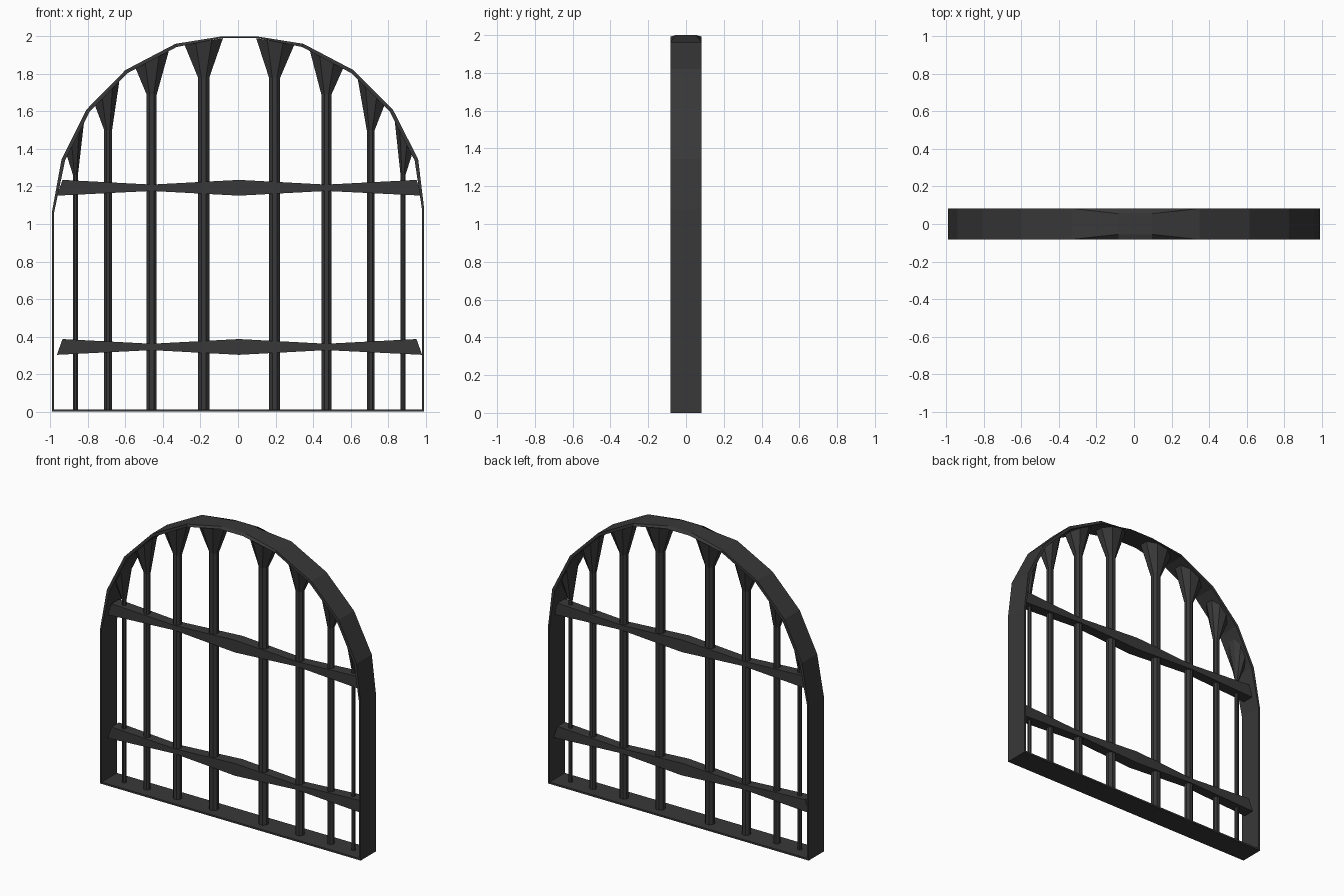
import bpy, math

if "Cube" in bpy.data.objects:
    bpy.data.objects.remove(bpy.data.objects["Cube"])


def make(name, verts, faces):
    me = bpy.data.meshes.new(name)
    me.from_pydata(verts, [], faces)
    me.update()
    ob = bpy.data.objects.new(name, me)
    bpy.context.collection.objects.link(ob)
    return ob


def loft(name, rings, closed=False):
    """Skin equal-sized rings; cap the ends unless the loft is a closed loop."""
    n, m = len(rings[0]), len(rings)
    verts = [v for r in rings for v in r]
    faces = []
    for i in range(m if closed else m - 1):
        j = (i + 1) % m
        for k in range(n):
            q = (k + 1) % n
            faces.append((i * n + k, i * n + q, j * n + q, j * n + k))
    if not closed:
        faces.append(tuple(range(n))[::-1])
        faces.append(tuple(range((m - 1) * n, m * n)))
    ob = make(name, verts, faces)
    import bmesh
    bm = bmesh.new()
    bm.from_mesh(ob.data)
    bmesh.ops.recalc_face_normals(bm, faces=bm.faces)
    bm.to_mesh(ob.data)
    bm.free()
    mat = bpy.data.materials.get("dark_iron") or bpy.data.materials.new("dark_iron")
    mat.diffuse_color = (0.04, 0.04, 0.04, 1)
    mat.use_nodes = True
    mat.node_tree.nodes["Principled BSDF"].inputs["Base Color"].default_value = mat.diffuse_color
    ob.data.materials.append(mat)
    return ob


# Arched frame: outer x, z, wall thickness, outer half depth
D = 0.083
profile = [
    (-0.992, 0, 0.012, D), (-0.992, 1.06, 0.012, D), (-0.94, 1.345, 0.02, D),
    (-0.807, 1.61, 0.02, D), (-0.6, 1.82, 0.02, D), (-0.333, 1.96, 0.018, D),
    (-0.083, 2.0, 0.008, 0.055), (0.097, 2.0, 0.008, 0.055), (0.348, 1.96, 0.018, D),
    (0.615, 1.82, 0.02, D), (0.825, 1.61, 0.02, D), (0.96, 1.345, 0.02, D),
    (0.992, 1.08, 0.012, D), (0.992, 0, 0.012, D),
]
rings = []
for x, z, t, h in profile:
    if z == 0:
        ix, iz = x - math.copysign(t, x), t
    else:
        r = math.hypot(x - 0.008, z - 1)
        ix, iz = x - (x - 0.008) / r * t, z - (z - 1) / r * t
    rings.append([(x, -h, z), (x, h, z), (ix, D, iz), (ix, -D, iz)])
loft("arched_frame", rings, closed=True)


# Upright bars: eight-sided, flaring into the arch
def octagon(cx, hx, hy, zl, zr):
    ring = []
    for k in range(8):
        a = math.pi / 8 + k * math.pi / 4
        u, v = math.cos(a) / math.cos(math.pi / 8), math.sin(a) / math.cos(math.pi / 8)
        ring.append((cx + hx * u, hy * v, zl + (zr - zl) * (u + 1) / 2))
    return ring


# centre x, half width, flare start, then flare left x, z and right x, z
bars = [
    (-0.866, 0.013, 1.26, -0.917, 1.38, -0.815, 1.59),
    (-0.692, 0.021, 1.50, -0.765, 1.64, -0.628, 1.79),
    (-0.46, 0.027, 1.69, -0.55, 1.84, -0.365, 1.935),
    (-0.183, 0.03, 1.78, -0.285, 1.955, -0.08, 1.99),
    (0.195, 0.03, 1.78, 0.097, 1.99, 0.3, 1.955),
    (0.471, 0.027, 1.69, 0.38, 1.935, 0.565, 1.84),
    (0.707, 0.021, 1.50, 0.635, 1.79, 0.783, 1.64),
    (0.879, 0.013, 1.26, 0.832, 1.58, 0.93, 1.38),
]
for i, (cx, hw, zf, xl, zl, xr, zr) in enumerate(bars):
    loft(f"upright_bar_{i + 1}", [
        octagon(cx, hw, hw, 0.005, 0.005),
        octagon(cx, hw, hw, zf, zf),
        octagon((xl + xr) / 2, (xr - xl) / 2, 0.07, zl, zr),
    ])

# Cross bars: pinched between the middle and the ends
for i, z in enumerate((0.345, 1.193)):
    rings = []
    for x, hz, hy, slant in ((-0.95, 0.042, 0.04, 0.015), (-0.46, 0.017, 0.033, 0),
                             (0.005, 0.042, 0.04, 0), (0.47, 0.017, 0.033, 0),
                             (0.966, 0.042, 0.04, -0.015)):
        rings.append([(x - slant, -hy, z - hz), (x - slant, hy, z - hz),
                      (x + slant, hy, z + hz), (x + slant, -hy, z + hz)])
    loft(f"cross_bar_{i + 1}", rings)
